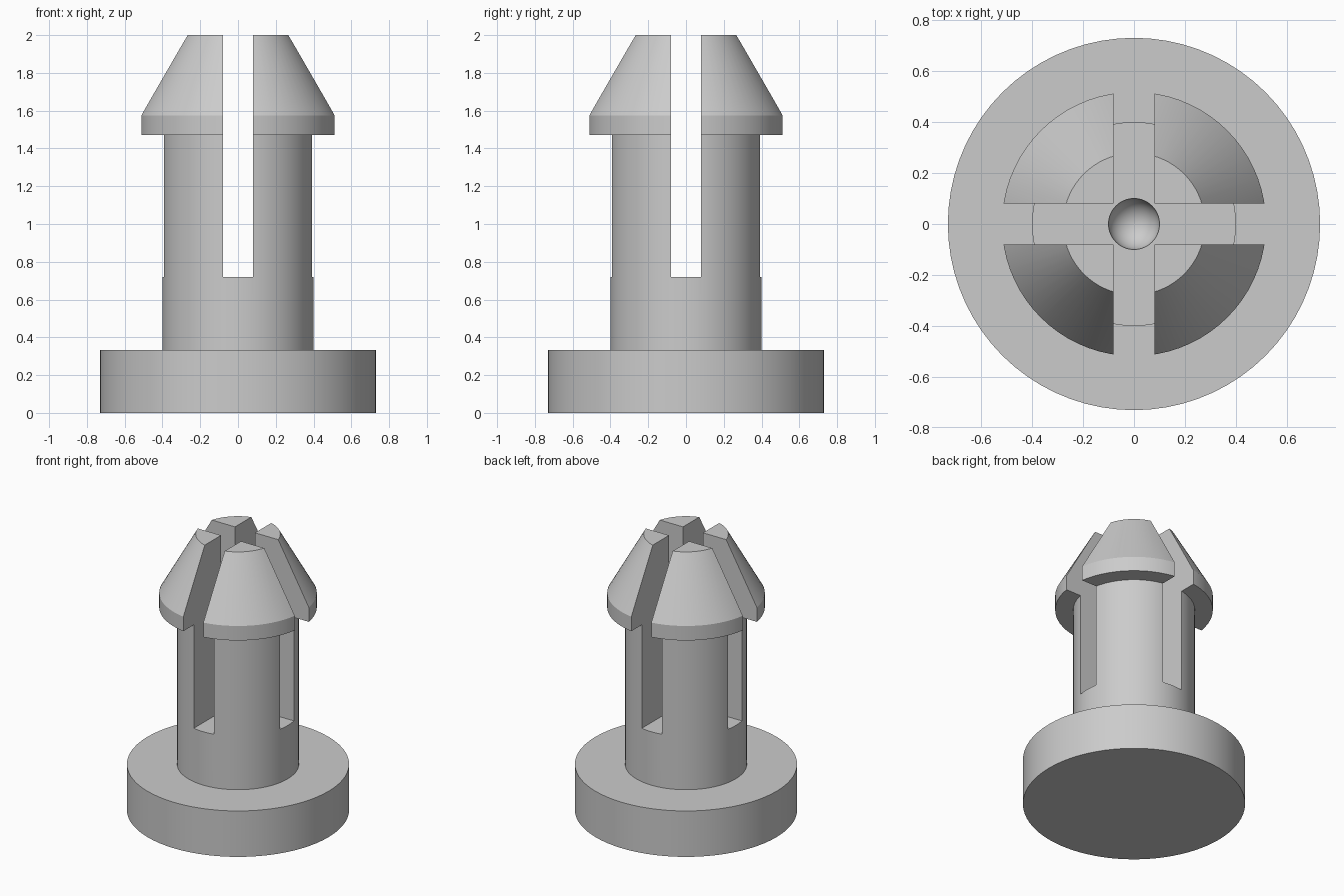
import bpy, bmesh, math

if "Cube" in bpy.data.objects:
    bpy.data.objects.remove(bpy.data.objects["Cube"])

SEGMENTS = 72
SLOT_WIDTH = 0.16
SLOT_FLOOR = 0.72

grey = bpy.data.materials.new("light grey plastic")
grey.diffuse_color = (0.6, 0.6, 0.6, 1)
grey.use_nodes = True
grey.node_tree.nodes["Principled BSDF"].inputs["Base Color"].default_value = grey.diffuse_color


def finish(name, bm):
    bmesh.ops.recalc_face_normals(bm, faces=bm.faces)
    mesh = bpy.data.meshes.new(name)
    bm.to_mesh(mesh)
    bm.free()
    mesh.materials.append(grey)
    obj = bpy.data.objects.new(name, mesh)
    bpy.context.collection.objects.link(obj)
    return obj


def lathe(name, profile):
    """Closed solid of revolution from (radius, height) rings, capped flat."""
    bm = bmesh.new()
    angles = [math.tau * i / SEGMENTS for i in range(SEGMENTS)]
    rings = [[bm.verts.new((r * math.cos(a), r * math.sin(a), z)) for a in angles]
             for r, z in profile]
    for low, high in zip(rings, rings[1:]):
        for i in range(SEGMENTS):
            j = (i + 1) % SEGMENTS
            bm.faces.new((low[i], low[j], high[j], high[i]))
    bm.faces.new(rings[0])
    bm.faces.new(rings[-1])
    return finish(name, bm)


def box(name, size, center):
    bm = bmesh.new()
    bmesh.ops.create_cube(bm, size=1)
    bmesh.ops.scale(bm, vec=size, verts=bm.verts)
    bmesh.ops.translate(bm, vec=center, verts=bm.verts)
    return finish(name, bm)


# Flanged base, shaft and tapered snap head
fastener = lathe("snap_fastener", [
    (0.73, 0), (0.73, 0.333), (0.40, 0.333), (0.40, 1.47),
    (0.518, 1.47), (0.518, 1.575), (0.278, 2.0)])

# Crossed slots that split the shaft into four legs
height = 2.2 - SLOT_FLOOR
middle = (0, 0, SLOT_FLOOR + height / 2)
cutters = [box("slot_cutter_x", (2, SLOT_WIDTH, height), middle),
           box("slot_cutter_y", (SLOT_WIDTH, 2, height), middle)]

# Round-bottomed hollow in the slot floor
arc = [math.radians(a) for a in range(2, 91, 8)]
bowl = [(0.1 * math.sin(a), SLOT_FLOOR - 0.1 * math.cos(a)) for a in arc]
cutters.append(lathe("hollow_cutter", bowl + [(0.1, SLOT_FLOOR + 0.1)]))

bpy.context.view_layer.objects.active = fastener
for cutter in cutters:
    cut = fastener.modifiers.new(cutter.name, 'BOOLEAN')
    cut.operation = 'DIFFERENCE'
    cut.solver = 'EXACT'
    cut.object = cutter
    bpy.ops.object.modifier_apply(modifier=cut.name)
for cutter in cutters:
    bpy.data.objects.remove(cutter)

# Smooth round walls, crisp corners
fastener.select_set(True)
bpy.ops.object.shade_smooth_by_angle(angle=math.radians(25))
